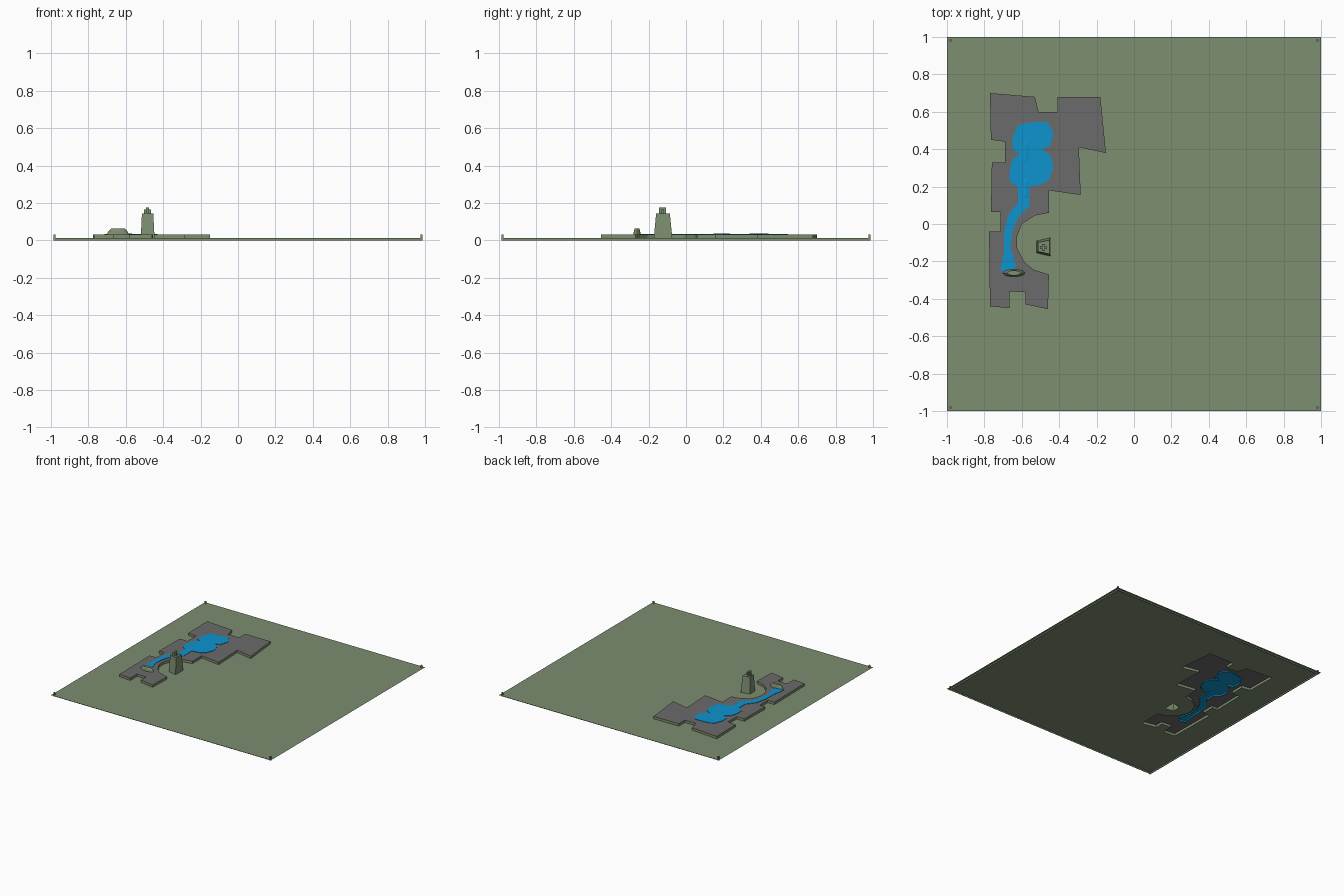
import bpy, bmesh, math
from mathutils import Vector
from mathutils.geometry import tessellate_polygon

if "Cube" in bpy.data.objects:
    bpy.data.objects.remove(bpy.data.objects["Cube"])


def material(name, rgb):
    m = bpy.data.materials.new(name)
    m.diffuse_color = (*rgb, 1)
    m.use_nodes = True
    m.node_tree.nodes["Principled BSDF"].inputs["Base Color"].default_value = m.diffuse_color
    return m


GREEN = material("moss green", (0.205, 0.271, 0.162))
GREY = material("stone grey", (0.147, 0.147, 0.147))
BLUE = material("water blue", (0.004, 0.296, 0.624))
GROUND_Z, TOP_Z = 0.012, 0.032


def make(name, verts, faces, mat):
    me = bpy.data.meshes.new(name)
    me.from_pydata(verts, [], faces)
    me.materials.append(mat)
    ob = bpy.data.objects.new(name, me)
    bpy.context.collection.objects.link(ob)
    return ob


def sheet(name, loops, z, mat):
    """Flat sheet: first loop is the outline, the rest are holes."""
    pts = [Vector((x, y, 0)) for lp in loops for x, y in lp]
    tris = tessellate_polygon([[Vector((x, y, 0)) for x, y in lp] for lp in loops])
    faces = []
    for a, b, c in tris:
        up = (pts[b] - pts[a]).cross(pts[c] - pts[a]).z > 0
        faces.append((a, b, c) if up else (a, c, b))
    return make(name, [(p.x, p.y, z) for p in pts], faces, mat)


def wall(name, loop, z0, z1, mat):
    """Vertical band along a closed loop, facing outward."""
    n = len(loop)
    area = sum(loop[i][0] * loop[(i + 1) % n][1] - loop[(i + 1) % n][0] * loop[i][1] for i in range(n))
    if area < 0:
        loop = loop[::-1]
    verts = [(x, y, z) for z in (z0, z1) for x, y in loop]
    faces = [(i, (i + 1) % n, n + (i + 1) % n, n + i) for i in range(n)]
    return make(name, verts, faces, mat)


def loft(name, rings, mat, caps=True):
    """Skin between rings of equal point count, top capped."""
    n = len(rings[0])
    verts = [p for r in rings for p in r]
    faces = [(k * n + i, k * n + (i + 1) % n, (k + 1) * n + (i + 1) % n, (k + 1) * n + i)
             for k in range(len(rings) - 1) for i in range(n)]
    if caps:
        faces.append(tuple(range(len(verts) - n, len(verts))))
    return make(name, verts, faces, mat)


def box(name, x0, x1, y0, y1, z0, z1, mat):
    ring = [(x0, y0), (x1, y0), (x1, y1), (x0, y1)]
    return loft(name, [[(x, y, z) for x, y in ring] for z in (z0, z1)], mat)


def square(r):
    return [(-r, -r), (r, -r), (r, r), (-r, r)]


# Outlines
plateau = [(-.77, .70), (-.53, .68), (-.51, .60), (-.41, .60), (-.41, .68), (-.18, .68), (-.15, .38),
           (-.295, .41), (-.285, .155), (-.455, .18), (-.455, .06), (-.53, .045), (-.60, 0), (-.625, -.065),
           (-.625, -.13), (-.585, -.205), (-.535, -.245), (-.455, -.27), (-.46, -.455), (-.58, -.43),
           (-.58, -.365), (-.665, -.36), (-.665, -.45), (-.77, -.44), (-.775, -.04), (-.715, -.04),
           (-.715, .065), (-.765, .065), (-.76, .33), (-.69, .33), (-.69, .44), (-.765, .45)]
lake = [(-.54, .545), (-.465, .545), (-.43, .49), (-.45, .415), (-.495, .40), (-.45, .37), (-.43, .31),
        (-.455, .235), (-.50, .21), (-.56, .20), (-.56, .095), (-.62, .035), (-.65, -.04), (-.66, -.125),
        (-.63, -.225), (-.65, -.255), (-.715, -.25), (-.695, -.14), (-.695, -.055), (-.675, .045),
        (-.62, .115), (-.62, .195), (-.665, .23), (-.665, .29), (-.65, .345), (-.61, .375), (-.65, .40),
        (-.65, .46), (-.62, .53)]
tower_base = [(-.52, -.155), (-.446, -.172), (-.446, -.073), (-.52, -.09)]

# Ground sheet with its inner skirt and corner pegs
sheet("ground", [square(1.0), plateau, tower_base], GROUND_Z, GREEN)
wall("ground_skirt", square(0.982), 0, GROUND_Z, GREEN)
for sx in (-1, 1):
    for sy in (-1, 1):
        x, y = sx * .982, sy * .982
        box("corner_peg", x - .005, x + .005, y - .005, y + .005, 0, .033, GREEN)

# Plateau with cut-out for the water
wall("plateau_sides", plateau, GROUND_Z, TOP_Z, GREEN)
sheet("plateau_top", [plateau, lake], TOP_Z, GREY)

# Lake and river
sheet("water_surface", [lake], TOP_Z + .003, BLUE)
wall("water_edge", lake, TOP_Z - .01, TOP_Z + .003, BLUE)

# Low ripples on the two pools
for y0, y1 in ((.14, .24), (.33, .45)):
    x, z, m = -.575, TOP_Z + .003, (y0 + y1) / 2
    make("ripple", [(x - .012, y0, z), (x + .012, y0, z), (x + .012, y1, z), (x - .012, y1, z),
                    (x, m - .03, z + .003), (x, m + .03, z + .003)],
         [(0, 1, 4), (1, 2, 5, 4), (2, 3, 5), (3, 0, 4, 5)], BLUE)

# Rock at the river mouth: flattened oval lofted upward
rings = []
for rx, ry, z in ((.06, .020, TOP_Z), (.052, .018, .047), (.036, .013, .064)):
    rings.append([(-.642 + rx * math.cos(a * math.pi / 5), -.262 + ry * math.sin(a * math.pi / 5), z)
                  for a in range(10)])
loft("river_rock", rings, GREEN)

# Tapered tower, open below
cx, cy = -.485, -.125
top = [(cx + (x - cx) * .82, cy + (y - cy) * .74, .145) for x, y in tower_base]
loft("tower", [[(x, y, GROUND_Z) for x, y in tower_base], top], GREEN)

# Cross-shaped cap on the tower
box("cap_wide", -.503, -.466, -.134, -.118, .145, .165, GREEN)
box("cap_long", -.493, -.477, -.145, -.108, .145, .176, GREEN)
